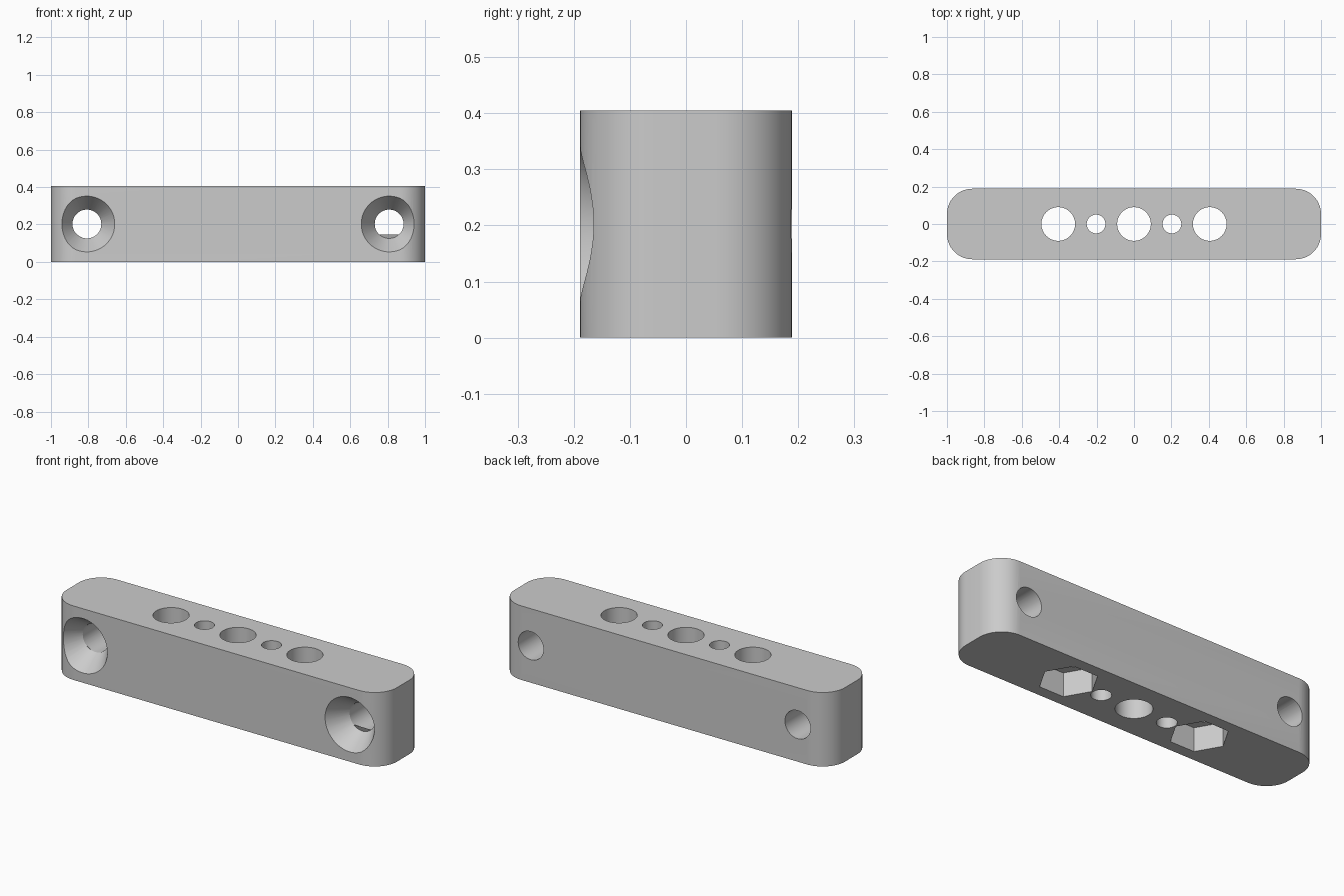
import bpy
import bmesh
import math
from mathutils import Matrix

if "Cube" in bpy.data.objects:
    bpy.data.objects.remove(bpy.data.objects["Cube"])

HX, HY, H = 1.0, 0.1885, 0.405     # half length, half depth, height
CORNER = 0.135

grey = bpy.data.materials.new("plain grey")
grey.use_nodes = True
grey.diffuse_color = (0.6, 0.6, 0.6, 1)
grey.node_tree.nodes["Principled BSDF"].inputs["Base Color"].default_value = (0.6, 0.6, 0.6, 1)


def add_object(name, bm):
    bmesh.ops.recalc_face_normals(bm, faces=bm.faces)
    mesh = bpy.data.meshes.new(name)
    bm.to_mesh(mesh)
    bm.free()
    mesh.materials.append(grey)
    obj = bpy.data.objects.new(name, mesh)
    bpy.context.collection.objects.link(obj)
    return obj


def cone(matrix, r1, r2, depth, sides=64):
    bm = bmesh.new()
    bmesh.ops.create_cone(bm, cap_ends=True, segments=sides, radius1=r1,
                          radius2=r2, depth=depth, matrix=matrix)
    return add_object("cutter", bm)


# Block with rounded upright corners
bm = bmesh.new()
bmesh.ops.create_cube(bm, size=1, matrix=Matrix.Translation((0, 0, H / 2))
                      @ Matrix.Diagonal((2 * HX, 2 * HY, H, 1)))
upright = [e for e in bm.edges if abs(e.verts[0].co.z - e.verts[1].co.z) > 0.1]
bmesh.ops.bevel(bm, geom=upright, offset=CORNER, segments=14, profile=0.5, affect='EDGES')
block = add_object("mounting_block", bm)

cutters = []

# Vertical holes through the block
for x, r in ((-0.405, 0.09), (-0.203, 0.05), (0, 0.09), (0.203, 0.05), (0.405, 0.09)):
    cutters.append(cone(Matrix.Translation((x, 0, H / 2)), r, r, 1))

for side in (-1, 1):
    # Hexagonal nut pocket in the underside
    spin = Matrix.Rotation(math.pi / 6, 4, 'Z')
    cutters.append(cone(Matrix.Translation((side * 0.405, 0, 0)) @ spin, 0.146, 0.146, 0.26, 6))
    # Screw hole from front to back
    turn = Matrix.Rotation(math.pi / 2, 4, 'X')
    x = side * 0.808
    cutters.append(cone(Matrix.Translation((x, 0, H / 2)) @ turn, 0.077, 0.077, 1))
    # Countersink on the front, widened slightly beyond the face
    depth, extra = 0.11, 0.02
    slope = (0.149 - 0.077) / depth
    y = -HY + (depth - extra) / 2
    cutters.append(cone(Matrix.Translation((x, y, H / 2)) @ turn,
                        0.077, 0.149 + slope * extra, depth + extra))

# The hexagon needs its points along x
for c in cutters:
    if len(c.data.vertices) == 12:
        angle = math.atan2(c.data.vertices[0].co.y, c.data.vertices[0].co.x - math.copysign(0.405, c.data.vertices[0].co.x))
        centre = Matrix.Translation((math.copysign(0.405, c.data.vertices[0].co.x), 0, 0))
        c.data.transform(centre @ Matrix.Rotation(-angle, 4, 'Z') @ centre.inverted())

# Cut the holes, then discard the cutters
bpy.ops.object.select_all(action='DESELECT')
bpy.context.view_layer.objects.active = block
block.select_set(True)
for c in cutters:
    mod = block.modifiers.new("cut", 'BOOLEAN')
    mod.operation = 'DIFFERENCE'
    mod.solver = 'EXACT'
    mod.object = c
    bpy.ops.object.modifier_apply(modifier=mod.name)
for c in cutters:
    bpy.data.objects.remove(c)

bpy.ops.object.shade_smooth_by_angle(angle=math.radians(30))
